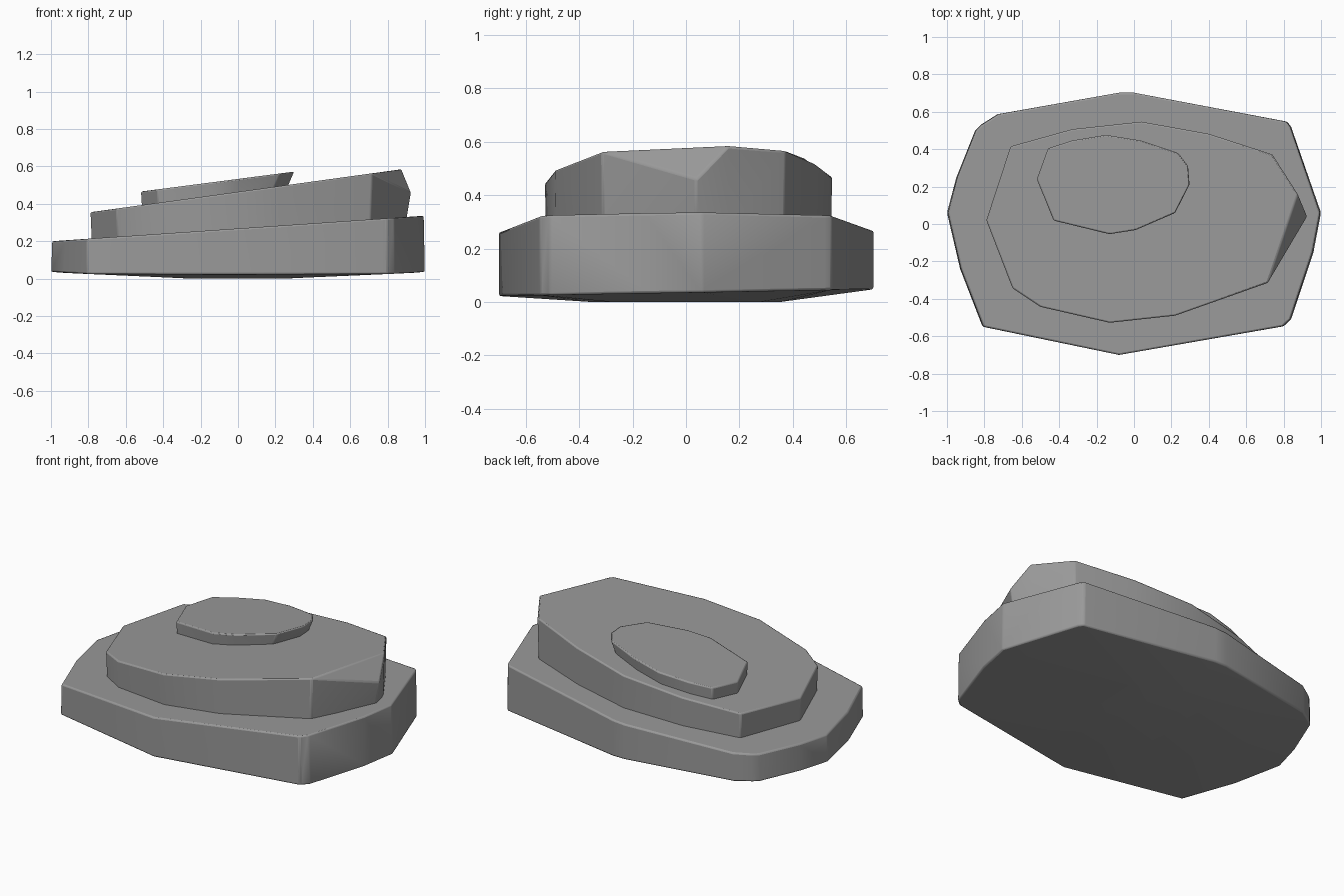
import bpy, bmesh, math

if "Cube" in bpy.data.objects:
    bpy.data.objects.remove(bpy.data.objects["Cube"])

stone = bpy.data.materials.new("dark_stone")
stone.diffuse_color = (.32, .32, .32, 1)
stone.use_nodes = True
stone.node_tree.nodes["Principled BSDF"].inputs["Base Color"].default_value = stone.diffuse_color


def slab(name, top, bottom, bevel):
    """Convex stone slab spanning a top outline and lower points."""
    bm = bmesh.new()
    for p in top + bottom:
        bm.verts.new(p)
    bmesh.ops.convex_hull(bm, input=bm.verts)
    loose = [v for v in bm.verts if not v.link_faces]
    bmesh.ops.delete(bm, geom=loose, context='VERTS')
    bmesh.ops.dissolve_limit(bm, angle_limit=math.radians(1.5),
                             verts=bm.verts, edges=bm.edges)
    bmesh.ops.recalc_face_normals(bm, faces=bm.faces)
    me = bpy.data.meshes.new(name)
    bm.to_mesh(me)
    bm.free()
    me.materials.append(stone)
    ob = bpy.data.objects.new(name, me)
    bpy.context.collection.objects.link(ob)
    mod = ob.modifiers.new("worn_edges", 'BEVEL')
    mod.width = bevel
    mod.segments = 2
    mod.limit_method = 'ANGLE'
    mod.angle_limit = math.radians(25)
    bpy.context.view_layer.objects.active = ob
    ob.select_set(True)
    bpy.ops.object.shade_smooth_by_angle(angle=math.radians(30))
    ob.select_set(False)
    return ob


# Base slab: tilted top, slightly domed underside
base = [(-1, .06), (-.95, .25), (-.85, .5), (-.82, .53), (-.73, .587),
        (-.08, .702), (0, .702), (.82, .547), (.84, .52), (1, .06),
        (.96, -.15), (.84, -.51), (.8, -.547), (-.08, -.7), (-.81, -.549),
        (-.93, -.24)]
slab("base_slab",
     [(x * .994, y, .268 + .068 * x) for x, y in base],
     [(x, y, .035 + .018 * y) for x, y in base]
     + [(x * .3, y * .5, 0) for x, y in base], .009)

# Middle slab: steeper top, pointed nose jutting out on the right
middle = [(-.79, .02), (-.66, .415), (-.33, .507), (.04, .547), (.4, .482),
          (.74, .372), (.875, .16), (.715, -.315), (.22, -.49), (-.13, -.528),
          (-.5, -.443), (-.65, -.343)]
nose = [(.925, .04, .46), (.885, .04, .22)]
slab("middle_slab",
     [(x, y, .464 + .138 * x) for x, y in middle],
     [(x * .99, y * .99, .215 + .05 * x) for x, y in middle] + nose, .008)

# Top slab: small thin cap, leaning to the right
cap = [(-.52, .24), (-.46, .405), (-.33, .447), (-.15, .477), (.04, .447),
       (.24, .38), (.292, .31), (.3, .21), (.222, .058), (.01, -.033),
       (-.13, -.055), (-.43, .018)]
slab("top_slab",
     [(x, y, .533 + .13 * x) for x, y in cap],
     [(x * .94 - .025, .2 + (y - .2) * .96, .43 + .132 * x) for x, y in cap],
     .008)
